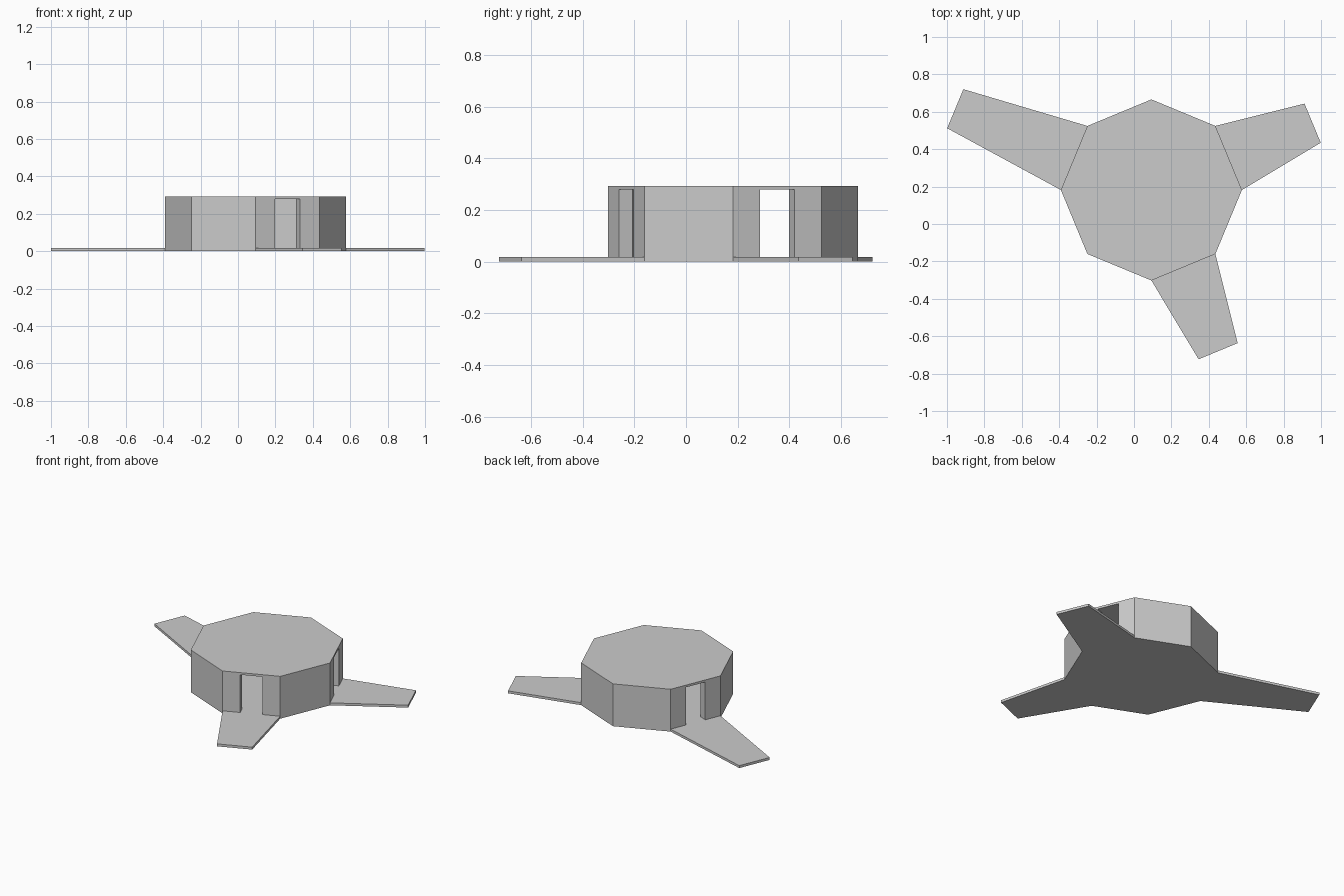
import bpy, bmesh
from math import cos, sin, radians

if "Cube" in bpy.data.objects:
    bpy.data.objects.remove(bpy.data.objects["Cube"])

CX, CY = 0.093, 0.182                 # hub centre
R, WALL = 0.484, 0.057                # hub corner radius, wall thickness
APO = R * cos(radians(22.5))          # distance from centre to a flat side
FLOOR, CEIL, TOP = 0.017, 0.278, 0.293
RAMPS = {22.5: 0.933, 157.5: 1.135, 292.5: 0.933}   # direction: reach from centre
TIP, DOOR = 0.113, 0.072              # half widths of ramp tip and doorway


def at(angle, out, side=0.0):
    """Point at a distance out along a direction, shifted sideways."""
    a = radians(angle)
    return (CX + out * cos(a) - side * sin(a), CY + out * sin(a) + side * cos(a))


def prism(name, pts, z0, z1):
    """Closed solid from a plan outline."""
    bm = bmesh.new()
    face = bm.faces.new([bm.verts.new((x, y, z0)) for x, y in pts])
    ext = bmesh.ops.extrude_face_region(bm, geom=[face], use_keep_orig=True)
    top = [v for v in ext["geom"] if isinstance(v, bmesh.types.BMVert)]
    bmesh.ops.translate(bm, verts=top, vec=(0, 0, z1 - z0))
    bmesh.ops.recalc_face_normals(bm, faces=bm.faces)
    me = bpy.data.meshes.new(name)
    bm.to_mesh(me)
    bm.free()
    ob = bpy.data.objects.new(name, me)
    bpy.context.collection.objects.link(ob)
    return ob


def cut(target, cutter):
    """Subtract a helper solid and remove it."""
    mod = target.modifiers.new("cut", 'BOOLEAN')
    mod.operation, mod.solver, mod.object = 'DIFFERENCE', 'EXACT', cutter
    bpy.context.view_layer.objects.active = target
    bpy.ops.object.modifier_apply(modifier=mod.name)
    bpy.data.objects.remove(cutter)


# Floor plate: octagon with three tapered ramps in one outline
outline = []
for k in range(8):
    outline.append(at(45 * k, R))
    mid = 45 * k + 22.5
    if mid in RAMPS:
        outline += [at(mid, RAMPS[mid], -TIP), at(mid, RAMPS[mid], TIP)]
prism("floor_and_ramps", outline, 0, FLOOR)

# Hollow octagonal hub: walls and roof
hub = prism("hub_walls_and_roof", [at(45 * k, R) for k in range(8)], FLOOR, TOP)
r_in = (APO - WALL) / cos(radians(22.5))
cut(hub, prism("cavity_cutter", [at(45 * k, r_in) for k in range(8)], -0.1, CEIL))

# Doorways above each ramp
for angle in RAMPS:
    plan = [at(angle, APO - 0.15, -DOOR), at(angle, APO + 0.1, -DOOR),
            at(angle, APO + 0.1, DOOR), at(angle, APO - 0.15, DOOR)]
    cut(hub, prism("door_cutter", plan, -0.1, CEIL))
